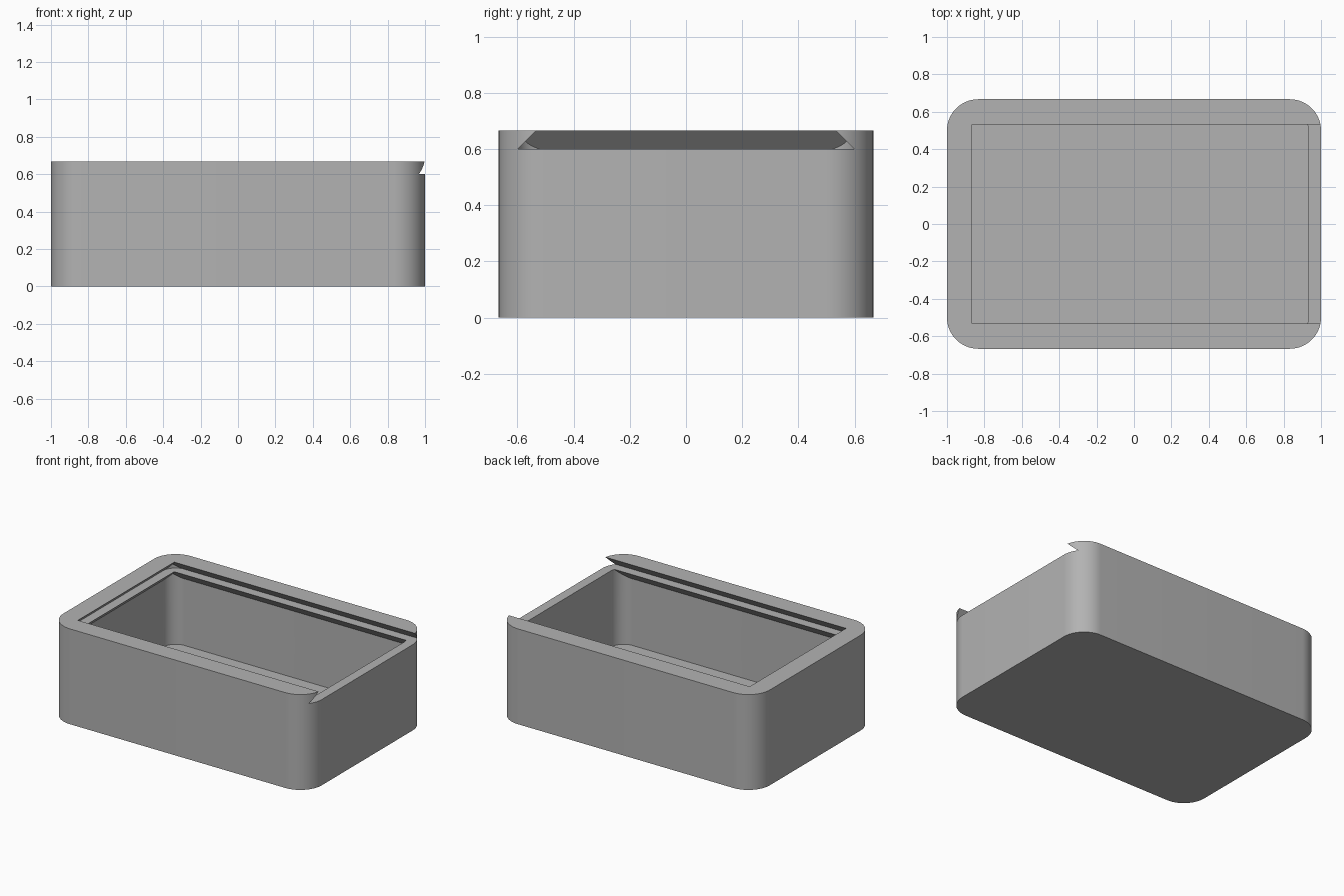
import bpy, bmesh
from math import pi, sin, cos, radians

cube = bpy.data.objects.get("Cube")
if cube:
    bpy.data.objects.remove(cube, do_unlink=True)

L, W, H = 1.0, 0.667, 0.667     # half length, half width, height
T = 0.067                       # wall, floor and lid thickness
SLOT = H - T                    # height of the lid ledge


def loft(name, rings):
    """Solid through rings of (outline, z), each outline with the same point count."""
    bm = bmesh.new()
    loops = [[bm.verts.new((x, y, z)) for x, y in pts] for pts, z in rings]
    n = len(loops[0])
    bm.faces.new(loops[0][::-1])
    bm.faces.new(loops[-1])
    for a, b in zip(loops, loops[1:]):
        for i in range(n):
            j = (i + 1) % n
            bm.faces.new((a[i], a[j], b[j], b[i]))
    mesh = bpy.data.meshes.new(name)
    bm.to_mesh(mesh)
    bm.free()
    obj = bpy.data.objects.new(name, mesh)
    bpy.context.collection.objects.link(obj)
    return obj


def rect(x0, x1, half):
    return [(x0, -half), (x1, -half), (x1, half), (x0, half)]


def rounded(x0, x1, half, r, steps=16):
    corners = [(x1 - r, half - r), (x0 + r, half - r),
               (x0 + r, r - half), (x1 - r, r - half)]
    return [(cx + r * cos((k + i / steps) * pi / 2), cy + r * sin((k + i / steps) * pi / 2))
            for k, (cx, cy) in enumerate(corners) for i in range(steps + 1)]


def combine(obj, tool, operation):
    """Boolean with a tool that is used up."""
    tool.hide_render = True
    mod = obj.modifiers.new(operation.lower(), "BOOLEAN")
    mod.operation, mod.object, mod.solver = operation, tool, "EXACT"
    bpy.context.view_layer.objects.active = obj
    bpy.ops.object.modifier_apply(modifier=mod.name)
    bpy.data.objects.remove(tool, do_unlink=True)


# Outer block with rounded upright corners
outline = rounded(-L, L, W, 0.167)
box = loft("box_body", [(outline, 0), (outline, H)])

# Cavity: rounded pocket, closing at 45 degrees under the lid ledge on three sides
pocket = rounded(T - L, L - T, W - T, 0.1)
cavity = loft("cavity_cutter", [(pocket, T), (pocket, H + T)])
lip = rect(2 * T - L, 2, W - 2 * T)
wide = rect(2 * T - L - SLOT, 2, W - 2 * T + SLOT)
combine(cavity, loft("ledge_cutter", [(wide, 0), (lip, SLOT), (lip, SLOT + T / 2)]), "INTERSECT")

# Dovetail lid slot, open at the +x end, with rounded corners at the closed end
slot = loft("slot_cutter", [(rect(T - L, 2, W - T), SLOT),
                            (rect(3 * T - L, 2, W - 3 * T), H + T)])
guide = rounded(T - L - 0.001, 1.8, W - T + 0.001, 0.1)
combine(slot, loft("slot_corner_cutter", [(guide, SLOT - T), (guide, H + 2 * T)]), "INTERSECT")

combine(box, cavity, "DIFFERENCE")
combine(box, slot, "DIFFERENCE")

# Plain grey finish
grey = bpy.data.materials.new("plain_grey")
grey.use_nodes = True
color = (0.45, 0.45, 0.45, 1)
grey.diffuse_color = color
grey.node_tree.nodes["Principled BSDF"].inputs["Base Color"].default_value = color
box.data.materials.clear()
box.data.materials.append(grey)
for poly in box.data.polygons:
    poly.material_index = 0

# Smooth corners, sharp rims
bpy.ops.object.select_all(action="DESELECT")
box.select_set(True)
bpy.context.view_layer.objects.active = box
bpy.ops.object.shade_smooth_by_angle(angle=radians(30))
